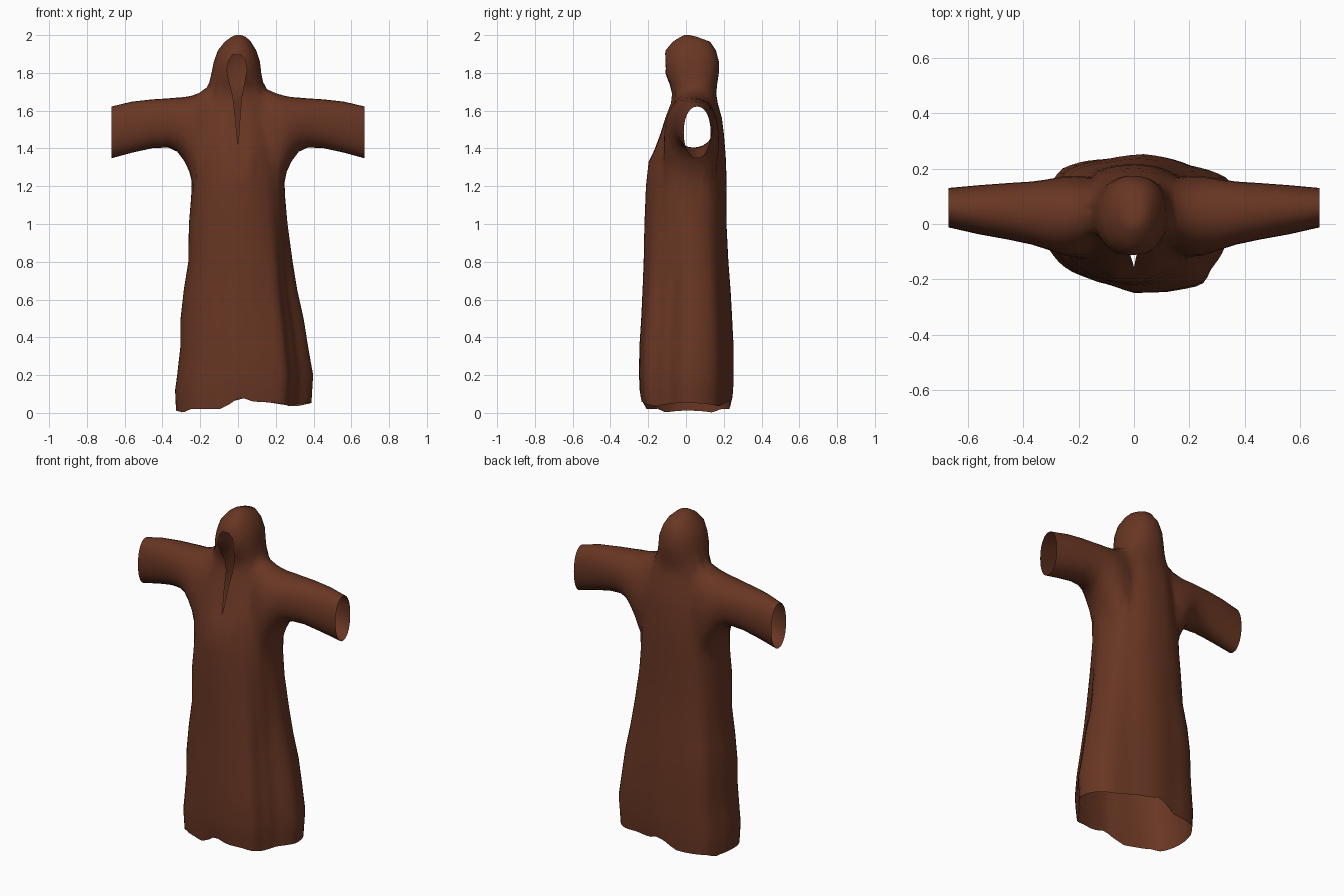
import bpy, bmesh, math

if "Cube" in bpy.data.objects:
    bpy.data.objects.remove(bpy.data.objects["Cube"])

cloth = bpy.data.materials.new("brown cloth")
cloth.diffuse_color = (0.138, 0.037, 0.0168, 1)
cloth.use_nodes = True
cloth.node_tree.nodes["Principled BSDF"].inputs["Base Color"].default_value = cloth.diffuse_color
opening = bpy.data.materials.new("temporary opening")
opening.diffuse_color = (0, 0, 0, 1)
opening.use_nodes = True
opening.node_tree.nodes["Principled BSDF"].inputs["Base Color"].default_value = opening.diffuse_color


def lerp(table, t):
    """Piecewise linear lookup in (key, value) pairs."""
    for (a, va), (b, vb) in zip(table, table[1:]):
        if t <= b:
            k = max(0, (t - a) / (b - a))
            return va + (vb - va) * k
    return table[-1][1]


def ring(lo_a, hi_a, lo_b, hi_b, powers, count):
    """Rounded closed section; one roundness power per quadrant."""
    pts = []
    for i in range(count):
        t = 2 * math.pi * i / count
        c, s = math.cos(t), math.sin(t)
        p = powers[int(4 * i / count)]
        c = math.copysign(abs(c) ** (2 / p), c)
        s = math.copysign(abs(s) ** (2 / p), s)
        pts.append(((lo_a + hi_a) / 2 + c * (hi_a - lo_a) / 2,
                    (lo_b + hi_b) / 2 + s * (hi_b - lo_b) / 2))
    return pts


def loft(name, rings, open_ends):
    """Closed solid through rings; ends listed in open_ends are marked for removal."""
    bm = bmesh.new()
    loops = [[bm.verts.new(p) for p in r] for r in rings]
    n = len(loops[0])
    for a, b in zip(loops, loops[1:]):
        for i in range(n):
            bm.faces.new((a[i], a[(i + 1) % n], b[(i + 1) % n], b[i]))
    for k in (0, -1):
        cap = bm.faces.new(loops[k])
        cap.material_index = 1 if k in open_ends else 0
    bmesh.ops.recalc_face_normals(bm, faces=bm.faces)
    me = bpy.data.meshes.new(name)
    bm.to_mesh(me)
    bm.free()
    me.materials.append(cloth)
    me.materials.append(opening)
    ob = bpy.data.objects.new(name, me)
    bpy.context.collection.objects.link(ob)
    return ob


def combine(target, tool, operation):
    mod = target.modifiers.new("combine", 'BOOLEAN')
    mod.object, mod.operation, mod.solver = tool, operation, 'EXACT'
    bpy.context.view_layer.objects.active = target
    bpy.ops.object.modifier_apply(modifier=mod.name)
    bpy.data.objects.remove(tool)


# Robe body and hood: z, left, right, front, back
sections = [
    (0.03, -0.328, 0.39, -0.24, 0.245), (0.12, -0.333, 0.394, -0.247, 0.25),
    (0.20, -0.322, 0.399, -0.25, 0.252), (0.35, -0.305, 0.372, -0.247, 0.252),
    (0.50, -0.304, 0.348, -0.237, 0.245), (0.65, -0.287, 0.314, -0.23, 0.237),
    (0.80, -0.263, 0.29, -0.224, 0.225), (1.00, -0.26, 0.263, -0.22, 0.215),
    (1.20, -0.243, 0.245, -0.212, 0.215), (1.33, -0.23, 0.235, -0.205, 0.212),
    (1.40, -0.22, 0.225, -0.178, 0.207), (1.48, -0.21, 0.21, -0.145, 0.20),
    (1.56, -0.205, 0.20, -0.112, 0.19), (1.64, -0.195, 0.185, -0.08, 0.168),
    (1.69, -0.165, 0.15, -0.075, 0.16), (1.74, -0.152, 0.13, -0.09, 0.165),
    (1.80, -0.14, 0.123, -0.12, 0.174), (1.86, -0.128, 0.116, -0.119, 0.174),
    (1.92, -0.106, 0.096, -0.107, 0.158), (1.965, -0.07, 0.068, -0.07, 0.128),
    (1.99, -0.036, 0.042, -0.03, 0.06), (2.0, -0.012, 0.018, -0.01, 0.02)]
hem = [(-0.34, 0.015), (-0.29, 0.002), (-0.25, 0.022), (-0.1, 0.02), (-0.04, 0.05),
       (0.01, 0.085), (0.08, 0.06), (0.18, 0.055), (0.3, 0.035), (0.4, 0.055)]
# Long skirt folds: direction in degrees, radius factor
folds = [(0, 0.995), (26, 1.03), (45, 0.94), (65, 0.97), (82, 1.0), (113, 0.97),
         (143, 1.07), (160, 1.0), (207, 1.0), (246, 0.94), (270, 1.0), (302, 1.0),
         (318, 1.03), (330, 0.91), (346, 0.87), (360, 0.995)]
# Quadrant roundness: back right, back left, front left, front right
skirt, chest, hood = (2.1, 2.4, 2.0, 2.2), (2.3, 2.4, 2.3, 2.0), (2.4, 2.1, 2.0, 2.0)
SEG = 64
rings = []
for z, l, r, f, b in sections:
    k = min(1, z / 1.1)
    powers = [s + (c - s) * k for s, c in zip(skirt, chest)] if z < 1.6 else hood
    depth = min(1, max(0, (1.2 - z) / 0.6))
    gather = 0.012 * max(0, 1 - z / 0.4)
    loop = []
    for x, y in ring(l, r, f, b, powers, SEG):
        t = math.atan2(y, x) % (2 * math.pi)
        k = 1 + depth * (lerp(folds, math.degrees(t)) - 1)
        k -= gather * (1 + math.sin(13 * t)) * max(0, -math.sin(t))
        if y < 0:  # shallow hollow in the cloth where the slit ends
            y += 0.02 * math.exp(-(x / 0.07) ** 2 - ((z - 1.42) / 0.09) ** 2)
        loop.append((x * k, y * k, lerp(hem, x) if z < 0.05 else z))
    rings.append(loop)
robe = loft("hooded_robe", rings, (0,))

# Sleeves: one tube through the shoulders; |x|, front, back, bottom, top
half = [(0.67, -0.012, 0.13, 1.348, 1.622), (0.56, -0.037, 0.14, 1.378, 1.648),
        (0.45, -0.057, 0.148, 1.402, 1.66), (0.37, -0.074, 0.153, 1.405, 1.665),
        (0.32, -0.09, 0.16, 1.385, 1.67), (0.28, -0.106, 0.17, 1.34, 1.675),
        (0.25, -0.122, 0.179, 1.26, 1.68), (0.21, -0.133, 0.185, 1.17, 1.695),
        (0.15, -0.09, 0.165, 1.17, 1.715), (0.08, -0.06, 0.14, 1.25, 1.68)]
tube = [(-x, *s) for x, *s in half] + [(x, *s) for x, *s in reversed(half)]
sleeves = loft("sleeves", [[(x, y, z) for y, z in ring(*s, (2.15,) * 4, 28)]
                           for x, *s in tube], (0, -1))
combine(robe, sleeves, 'UNION')

# Face opening with the long neck slit below it
outline = [(0.0, 1.41), (0.01, 1.56), (0.02, 1.68), (0.038, 1.765), (0.047, 1.82),
           (0.038, 1.87), (0.016, 1.895), (-0.03, 1.895), (-0.05, 1.865),
           (-0.06, 1.82), (-0.05, 1.765), (-0.028, 1.68), (-0.014, 1.56)]
cutter = loft("face_cutter", [[(x, y, z) for x, z in outline] for y in (-0.4, 0.02)], (0, -1))
for p in cutter.data.polygons:
    p.material_index = 1
combine(robe, cutter, 'DIFFERENCE')

# Remove marked faces to leave an open shell, then soften shoulder and armpit seams
bm = bmesh.new()
bm.from_mesh(robe.data)
bmesh.ops.delete(bm, geom=[f for f in bm.faces if f.material_index == 1], context='FACES')


def seam():
    return [v for v in bm.verts if 0.09 < abs(v.co.x) < 0.32 and 1.1 < v.co.z < 1.77]


bmesh.ops.remove_doubles(bm, verts=seam(), dist=0.012)
for _ in range(4):
    bmesh.ops.smooth_vert(bm, verts=seam(), factor=0.5,
                          use_axis_x=True, use_axis_y=True, use_axis_z=True)
bm.to_mesh(robe.data)
bm.free()
robe.data.materials.pop(index=1)
bpy.data.materials.remove(opening)

bpy.ops.object.select_all(action='DESELECT')
robe.select_set(True)
bpy.context.view_layer.objects.active = robe
bpy.ops.object.shade_smooth_by_angle(angle=math.radians(60))
